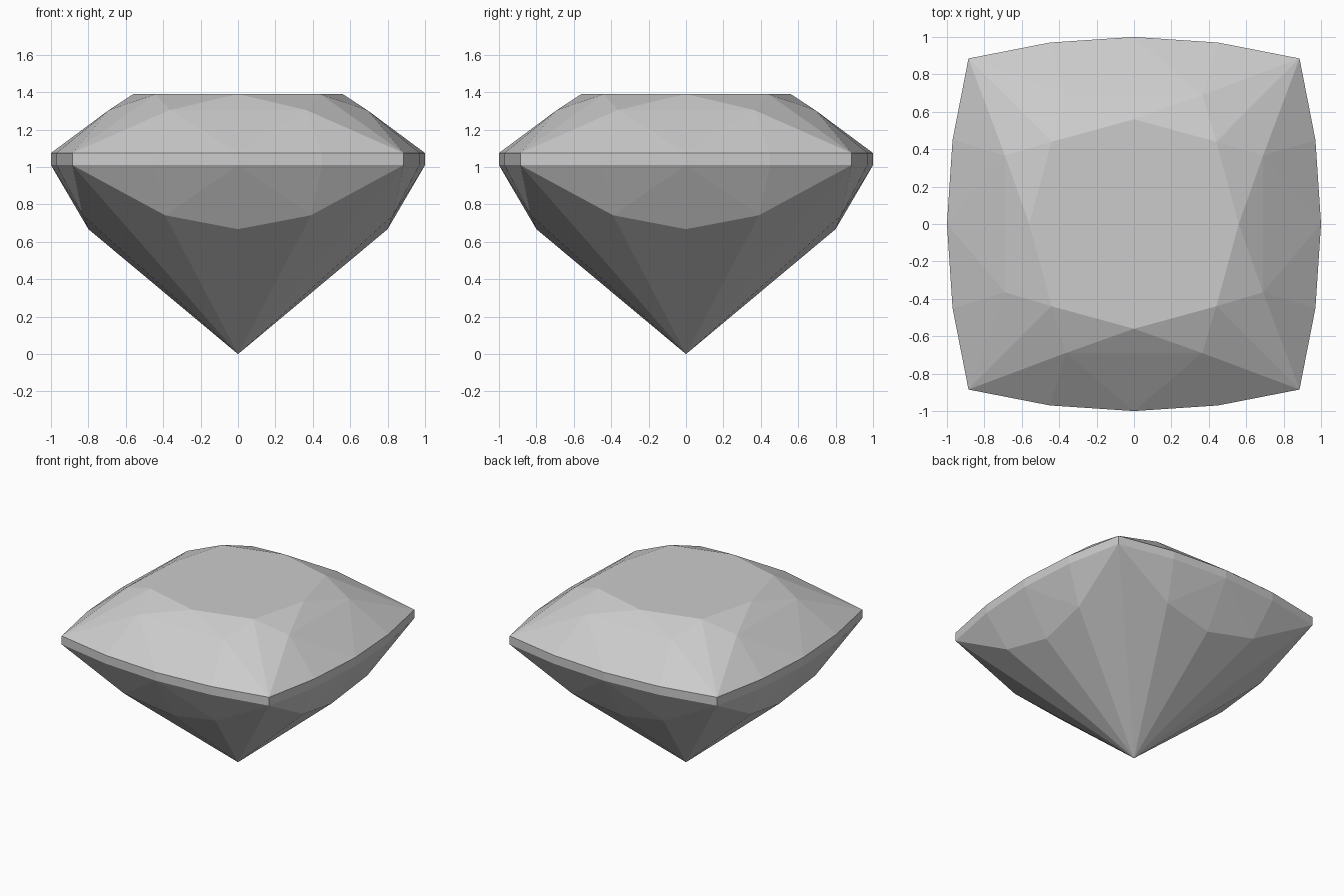
import bpy
import bmesh
import math
from mathutils import Matrix, Vector

cube = bpy.data.objects.get("Cube")
if cube:
    bpy.data.objects.remove(cube, do_unlink=True)

# One grey for the whole stone
GREY = (0.6, 0.6, 0.6, 1.0)
mat = bpy.data.materials.new("stone grey")
mat.use_nodes = True
mat.diffuse_color = GREY
mat.node_tree.nodes["Principled BSDF"].inputs["Base Color"].default_value = GREY

# Heights of the facet rings
TABLE_Z, STAR_Z = 1.39, 1.305
GIRDLE_TOP, GIRDLE_LOW = 1.075, 1.01

# Girdle outline of one side: corner, two shoulders and the middle
girdle = [(0.885, 0.885), (0.45, 0.97), (0, 1.0), (-0.45, 0.97)]

# Facet corners of one side, facing +y
side = [Vector((x, y, z)) for x, y in girdle for z in (GIRDLE_TOP, GIRDLE_LOW)]
side += [
    Vector((0, 0.56, TABLE_Z)), Vector((0.44, 0.44, TABLE_Z)),
    Vector((0.365, 0.69, STAR_Z)), Vector((-0.365, 0.69, STAR_Z)),
    Vector((0, 0.8, 0.668)),
    Vector((0.39, 0.83, 0.742)), Vector((-0.39, 0.83, 0.742)),
]

# Repeat the side four times, add the lower tip and wrap the facets
bm = bmesh.new()
for turn in range(4):
    rotation = Matrix.Rotation(turn * math.pi / 2, 3, 'Z')
    for point in side:
        bm.verts.new(rotation @ point)
bm.verts.new((0, 0, 0))
bmesh.ops.convex_hull(bm, input=bm.verts[:])

# Merge triangles that lie in one facet
bmesh.ops.dissolve_limit(bm, angle_limit=math.radians(0.5),
                         verts=bm.verts[:], edges=bm.edges[:])
bmesh.ops.recalc_face_normals(bm, faces=bm.faces[:])

mesh = bpy.data.meshes.new("cushion_cut_gem")
bm.to_mesh(mesh)
bm.free()
mesh.materials.append(mat)
gem = bpy.data.objects.new("cushion_cut_gem", mesh)
bpy.context.collection.objects.link(gem)
